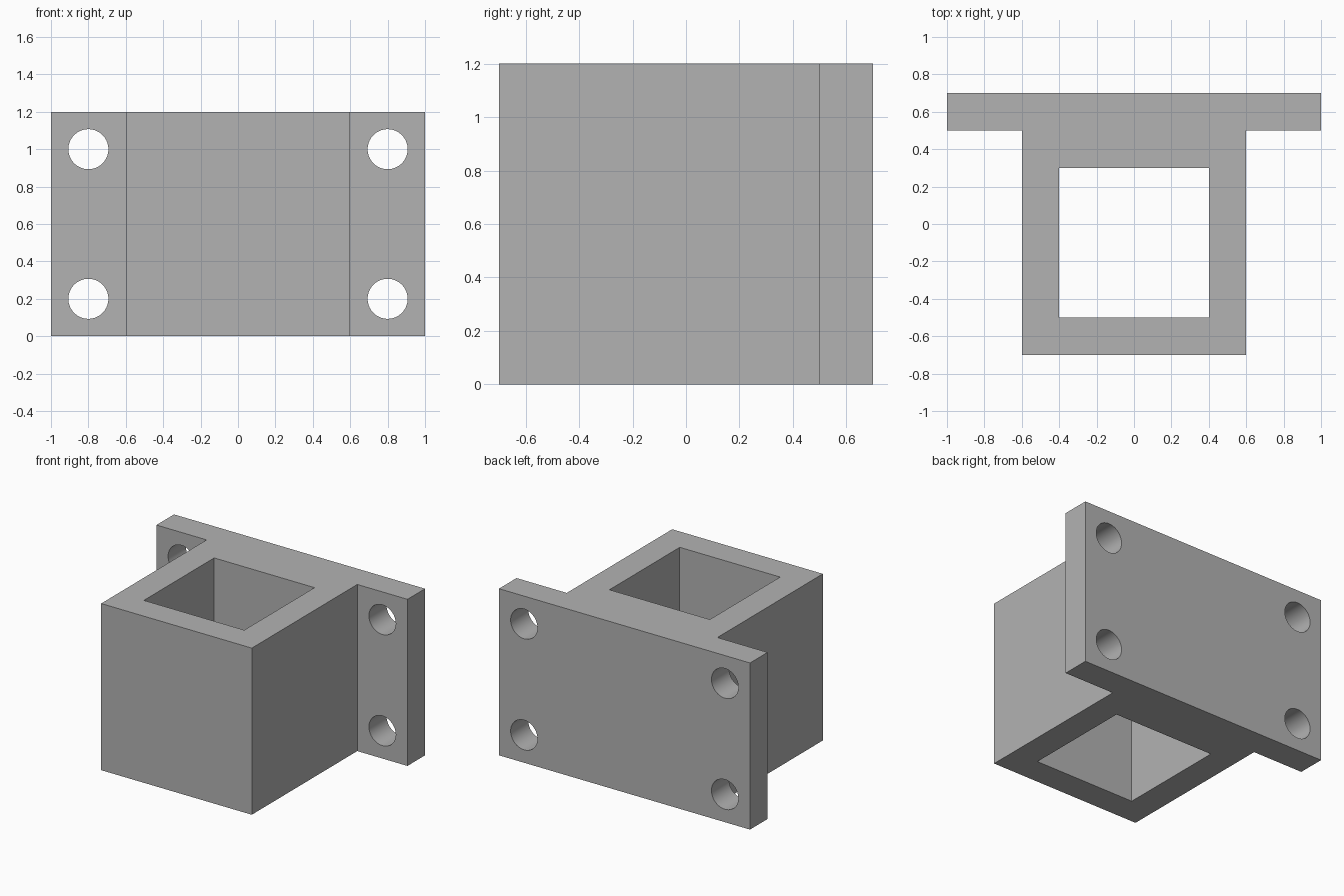
import bpy
import bmesh

default = bpy.data.objects.get("Cube")
if default:
    bpy.data.objects.remove(default, do_unlink=True)

HEIGHT = 1.2
HOLE_RADIUS = 0.107

grey = bpy.data.materials.new("plain grey")
grey.use_nodes = True
colour = (0.45, 0.45, 0.45, 1)
grey.diffuse_color = colour
grey.node_tree.nodes["Principled BSDF"].inputs["Base Color"].default_value = colour


def extrude_profile(name, points, bottom, top):
    """Solid prism from an outline in the ground plane."""
    bm = bmesh.new()
    base = bm.faces.new([bm.verts.new((x, y, bottom)) for x, y in points])
    result = bmesh.ops.extrude_face_region(bm, geom=[base], use_keep_orig=True)
    verts = [v for v in result["geom"] if isinstance(v, bmesh.types.BMVert)]
    bmesh.ops.translate(bm, verts=verts, vec=(0, 0, top - bottom))
    bmesh.ops.recalc_face_normals(bm, faces=bm.faces)
    mesh = bpy.data.meshes.new(name)
    bm.to_mesh(mesh)
    bm.free()
    mesh.materials.append(grey)
    obj = bpy.data.objects.new(name, mesh)
    bpy.context.collection.objects.link(obj)
    return obj


def cut(target, cutter):
    """Subtract the cutter, then discard it."""
    cutter.hide_render = True
    mod = target.modifiers.new("cut", "BOOLEAN")
    mod.operation = "DIFFERENCE"
    mod.solver = "EXACT"
    mod.object = cutter
    bpy.context.view_layer.objects.active = target
    bpy.ops.object.modifier_apply(modifier=mod.name)
    bpy.data.objects.remove(cutter, do_unlink=True)


# Socket block with a wide mounting flange along the back
half = [(0.6, -0.7), (0.6, 0.5), (1, 0.5), (1, 0.7)]
outline = half + [(-x, y) for x, y in reversed(half)]
bracket = extrude_profile("socket_bracket", outline, 0, HEIGHT)

# Square socket, open at top and bottom
opening = [(-0.4, -0.5), (0.4, -0.5), (0.4, 0.3), (-0.4, 0.3)]
cut(bracket, extrude_profile("socket_cutter", opening, -0.1, HEIGHT + 0.1))

# Bolt holes through the flange corners
for x in (-0.8, 0.8):
    for z in (0.2, 1):
        bpy.ops.mesh.primitive_cylinder_add(
            vertices=64, radius=HOLE_RADIUS, depth=0.4,
            location=(x, 0.6, z), rotation=(1.5707963, 0, 0))
        drill = bpy.context.object
        drill.name = "bolt_hole_cutter"
        drill.data.materials.append(grey)
        cut(bracket, drill)

# Smooth hole walls, crisp edges
bpy.ops.object.select_all(action="DESELECT")
bracket.select_set(True)
bpy.context.view_layer.objects.active = bracket
bpy.ops.object.shade_smooth_by_angle()
